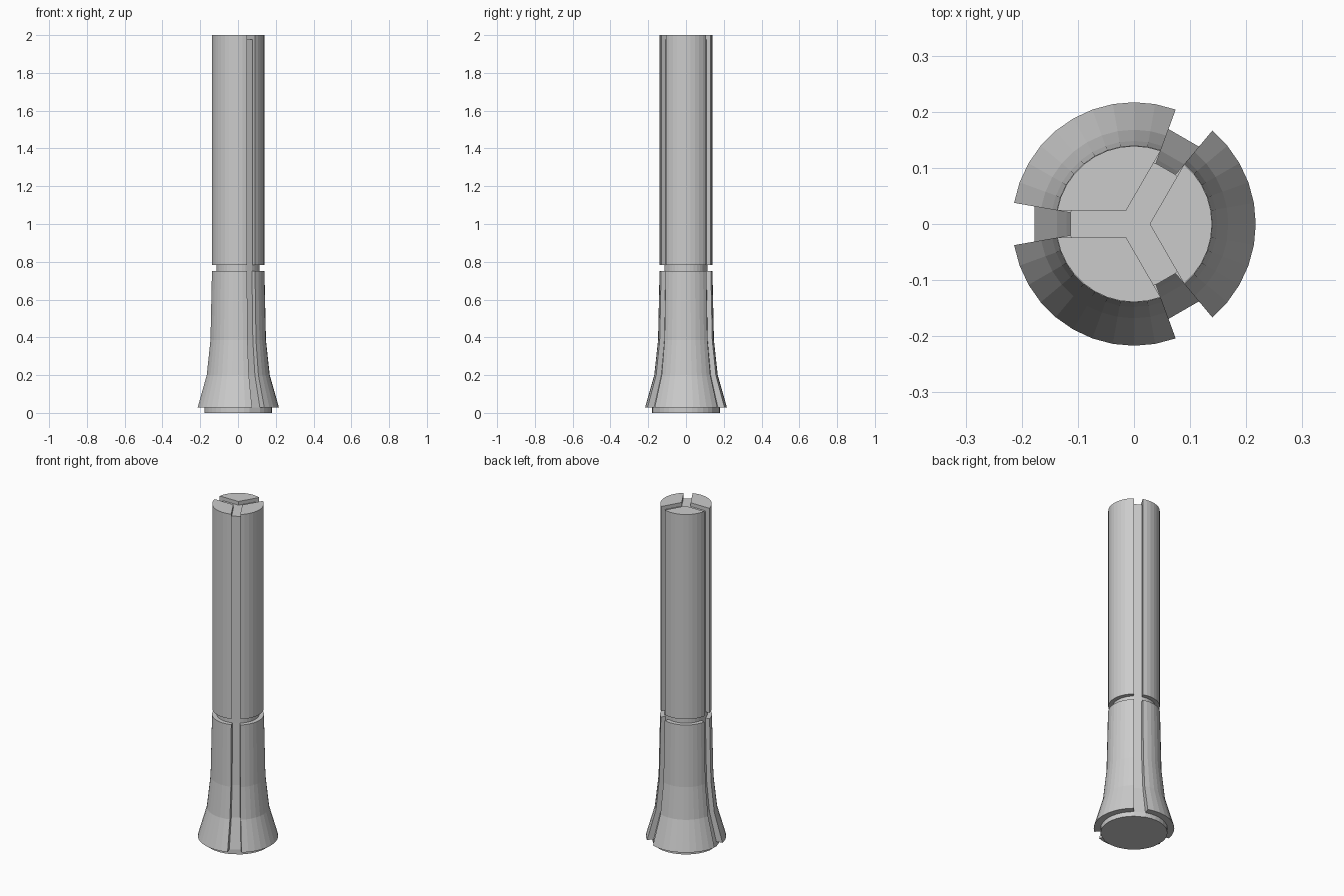
import bpy, bmesh
from math import sin, cos, radians

if "Cube" in bpy.data.objects:
    bpy.data.objects.remove(bpy.data.objects["Cube"])

# Outer flare profile (radius, z) and core profile
FLARE = [(0.217, 0.028), (0.168, 0.2), (0.148, 0.385), (0.14, 0.75)]
CORE = [(0.18, 0.0), (0.18, 0.028), (0.139, 0.2), (0.122, 0.385), (0.115, 0.75), (0.115, 1.978)]
R = 0.139


def arc(radius, z, mid):
    """Ten-facet arc spanning 100 degrees around the middle angle."""
    return [(radius * cos(radians(mid + a)), radius * sin(radians(mid + a)), z)
            for a in range(-50, 51, 10)]


def loft(name, rings):
    """Closed solid through a stack of matching closed rings."""
    bm = bmesh.new()
    loops = [[bm.verts.new(p) for p in ring] for ring in rings]
    n = len(loops[0])
    for low, high in zip(loops, loops[1:]):
        for i in range(n):
            j = (i + 1) % n
            bm.faces.new((low[i], low[j], high[j], high[i]))
    bm.faces.new(loops[0][::-1])
    bm.faces.new(loops[-1])
    bmesh.ops.recalc_face_normals(bm, faces=bm.faces[:])
    mesh = bpy.data.meshes.new(name)
    bm.to_mesh(mesh)
    bm.free()
    obj = bpy.data.objects.new(name, mesh)
    bpy.context.collection.objects.link(obj)
    return obj


# Inner core, flat across each slot
loft("core", [[p for mid in (0, 120, 240) for p in arc(r, z, mid)] for r, z in CORE])

for k, mid in enumerate((0, 120, 240), 1):
    # Upper shaft wedge with parallel-sided slots meeting at the centre
    d = R * (cos(radians(50)) - sin(radians(50)) / 3 ** 0.5)
    rings = []
    for z in (0.784, 2.0):
        tip = (d * cos(radians(mid)), d * sin(radians(mid)), z)
        rings.append(arc(R, z, mid) + [tip])
    loft(f"upper_shaft_panel_{k}", rings)

    # Lower flared shell panel wrapped around the core
    inner = [c[0] - 0.004 for c in CORE[1:5]]
    loft(f"flared_base_panel_{k}",
         [arc(r, z, mid) + arc(ri, z, mid)[::-1] for (r, z), ri in zip(FLARE, inner)])
